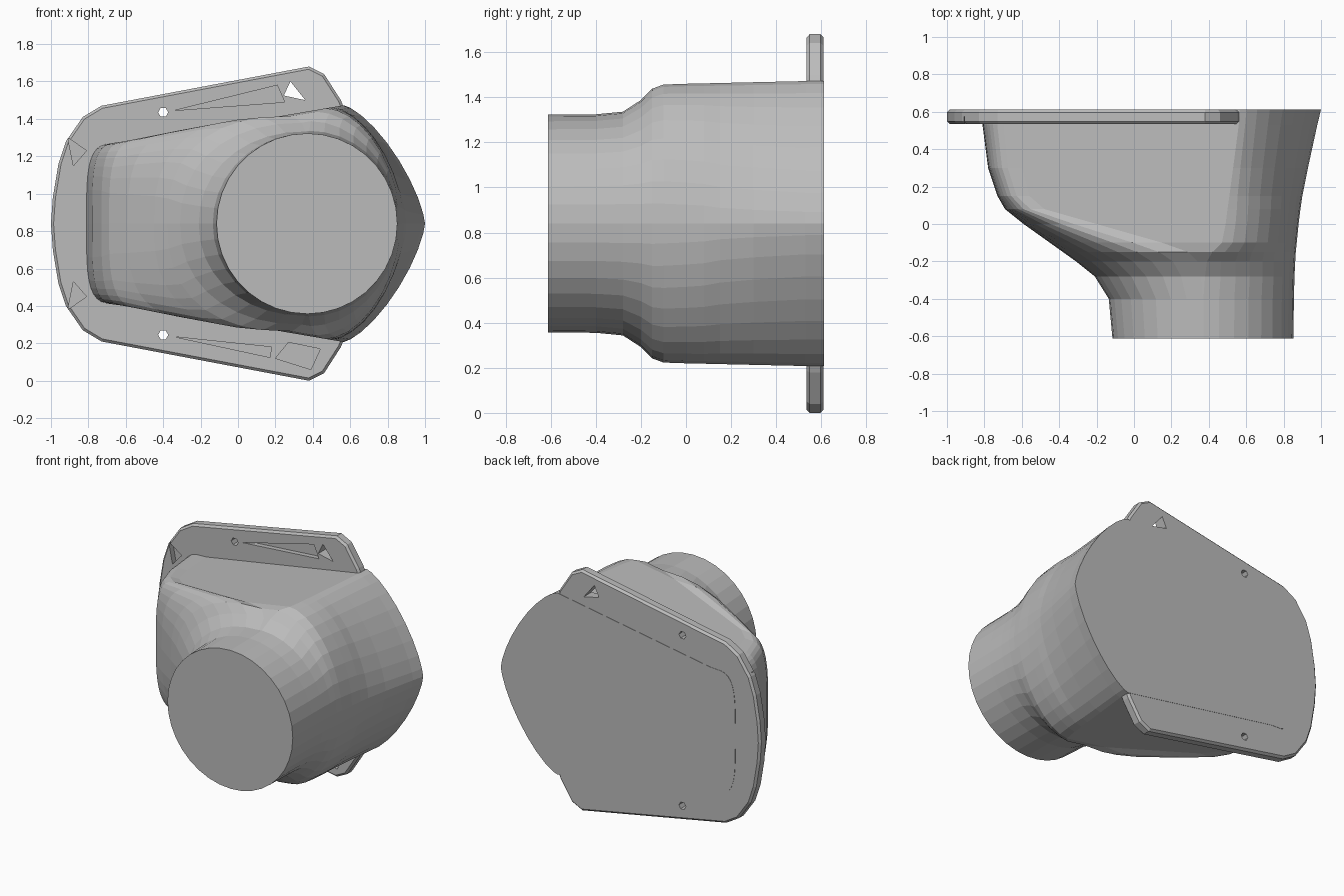
import bpy, bmesh, math

if "Cube" in bpy.data.objects:
    bpy.data.objects.remove(bpy.data.objects["Cube"])

ZC = 0.84          # height of the horizontal symmetry plane
N = 9              # segments per rounded quarter

grey = bpy.data.materials.new("plain grey")
grey.diffuse_color = (0.5, 0.5, 0.5, 1)
grey.use_nodes = True
grey.node_tree.nodes["Principled BSDF"].inputs["Base Color"].default_value = grey.diffuse_color


def new_object(name, bm):
    bmesh.ops.recalc_face_normals(bm, faces=bm.faces)
    me = bpy.data.meshes.new(name)
    bm.to_mesh(me)
    bm.free()
    me.materials.append(grey)
    ob = bpy.data.objects.new(name, me)
    bpy.context.collection.objects.link(ob)
    return ob


def loft(name, rings):
    """Skin a list of closed rings and cap both ends."""
    bm = bmesh.new()
    vs = [[bm.verts.new(p) for p in ring] for ring in rings]
    for a, b in zip(vs, vs[1:]):
        for i in range(len(a)):
            j = (i + 1) % len(a)
            bm.faces.new((a[i], a[j], b[j], b[i]))
    bm.faces.new(vs[0])
    bm.faces.new(vs[-1][::-1])
    return new_object(name, bm)


def prism(name, outline, y0, y1):
    return loft(name, [[(x, y, z) for x, z in outline] for y in (y0, y1)])


def apply_mods(ob):
    bpy.context.view_layer.objects.active = ob
    for m in list(ob.modifiers):
        bpy.ops.object.modifier_apply(modifier=m.name)


def flat_height(x):
    """Half height of the sloping flat sides at x."""
    return 0.42 + 0.171 * (x + 0.68)


def section(y, left, f, e, right, drop, pl, pr):
    """Symmetric duct section: rounded left, sloping flat, rounded right."""
    hf, he = flat_height(f) - drop, flat_height(e) - drop
    half = []
    for i in range(N + 1):
        t = math.pi / 2 * i / N
        c, s = max(math.cos(t), 0), math.sin(t)
        half.append((f - (f - left) * c ** (2 / pl), hf * s ** (2 / pl)))
    half.append(((f + e) / 2, (hf + he) / 2))
    for i in range(N + 1):
        t = math.pi / 2 * i / N
        c, s = max(math.cos(t), 0), math.sin(t)
        half.append((e + (right - e) * s ** (2 / pr), he * c ** (2 / pr)))
    half[0], half[-1] = (left, 0), (right, 0)
    pts = half + [(x, -h) for x, h in half[-2:0:-1]]
    return [(x, y, ZC + h) for x, h in pts]


# Duct body: wide flat-sided back narrowing to a round spout
duct = loft("duct_body", [section(*r) for r in (
    (0.613, -0.81, -0.62, 0.565, 1.00, 0.0, 4.0, 1.4),
    (0.53, -0.81, -0.62, 0.56, 0.98, 0.0, 4.0, 1.4),
    (0.30, -0.78, -0.60, 0.53, 0.93, 0.0, 4.0, 1.5),
    (0.15, -0.73, -0.56, 0.51, 0.90, 0.0, 3.8, 1.6),
    (0.08, -0.69, -0.48, 0.50, 0.89, 0.0, 3.4, 1.7),
    (0.00, -0.59, -0.20, 0.49, 0.88, 0.0, 3.0, 1.75),
    (-0.10, -0.45, 0.15, 0.47, 0.87, 0.0, 2.6, 1.8),
    (-0.15, -0.38, 0.29, 0.42, 0.865, 0.01, 2.4, 1.85),
    (-0.20, -0.31, 0.34, 0.39, 0.862, 0.055, 2.2, 1.9),
    (-0.28, -0.21, 0.36, 0.38, 0.858, 0.105, 2.1, 2.0),
    (-0.40, -0.135, 0.369, 0.371, 0.855, 0.115, 2.0, 2.0),
    (-0.613, -0.115, 0.369, 0.371, 0.852, 0.117, 2.0, 2.0))])

# Mounting flange at the back
half = [(-1.0, 0), (-0.99, 0.14), (-0.96, 0.32), (-0.92, 0.44), (-0.83, 0.57),
        (-0.73, 0.63), (0.38, 0.84), (0.46, 0.80), (0.55, 0.66), (0.57, 0.61)]
outline = [(x, ZC + h) for x, h in half] + [(x, ZC - h) for x, h in half[:0:-1]]
flange = prism("mounting_flange", outline, 0.535, 0.611)
bev = flange.modifiers.new("rim", "BEVEL")
bev.width, bev.segments = 0.014, 1
bev.limit_method, bev.angle_limit = "ANGLE", math.radians(60)
apply_mods(flange)


def cut(outline, y0, y1):
    c = prism("cutter", outline, y0, y1)
    c.hide_render = True
    m = flange.modifiers.new("cut", "BOOLEAN")
    m.operation, m.solver, m.object = "DIFFERENCE", "EXACT", c
    apply_mods(flange)
    bpy.data.objects.remove(c)


def mirror(pts):
    return [(x, 2 * ZC - z) for x, z in pts]


# Small screw holes and corner dimples, top and bottom
hole = [(-0.40 + 0.027 * math.cos(a * math.pi / 3),
         1.435 + 0.027 * math.sin(a * math.pi / 3)) for a in range(6)]
dimple = [(-0.91, 1.30), (-0.81, 1.23), (-0.88, 1.15)]
for shape, depth in ((hole, 0.7), (dimple, 0.575)):
    cut(shape, 0.45, depth)
    cut(mirror(shape), 0.45, depth)

# Tapered slot and through hole above, pocket below
groove = [(-0.34, 1.445), (0.21, 1.58), (0.25, 1.49)]
cut(groove, 0.45, 0.57)
cut([(0.28, 1.60), (0.245, 1.525), (0.36, 1.50)], 0.45, 0.7)
cut([(-0.34, 0.235), (0.18, 0.18), (0.17, 0.125)], 0.45, 0.56)
cut([(0.20, 0.12), (0.27, 0.205), (0.44, 0.17), (0.39, 0.06)], 0.45, 0.58)
